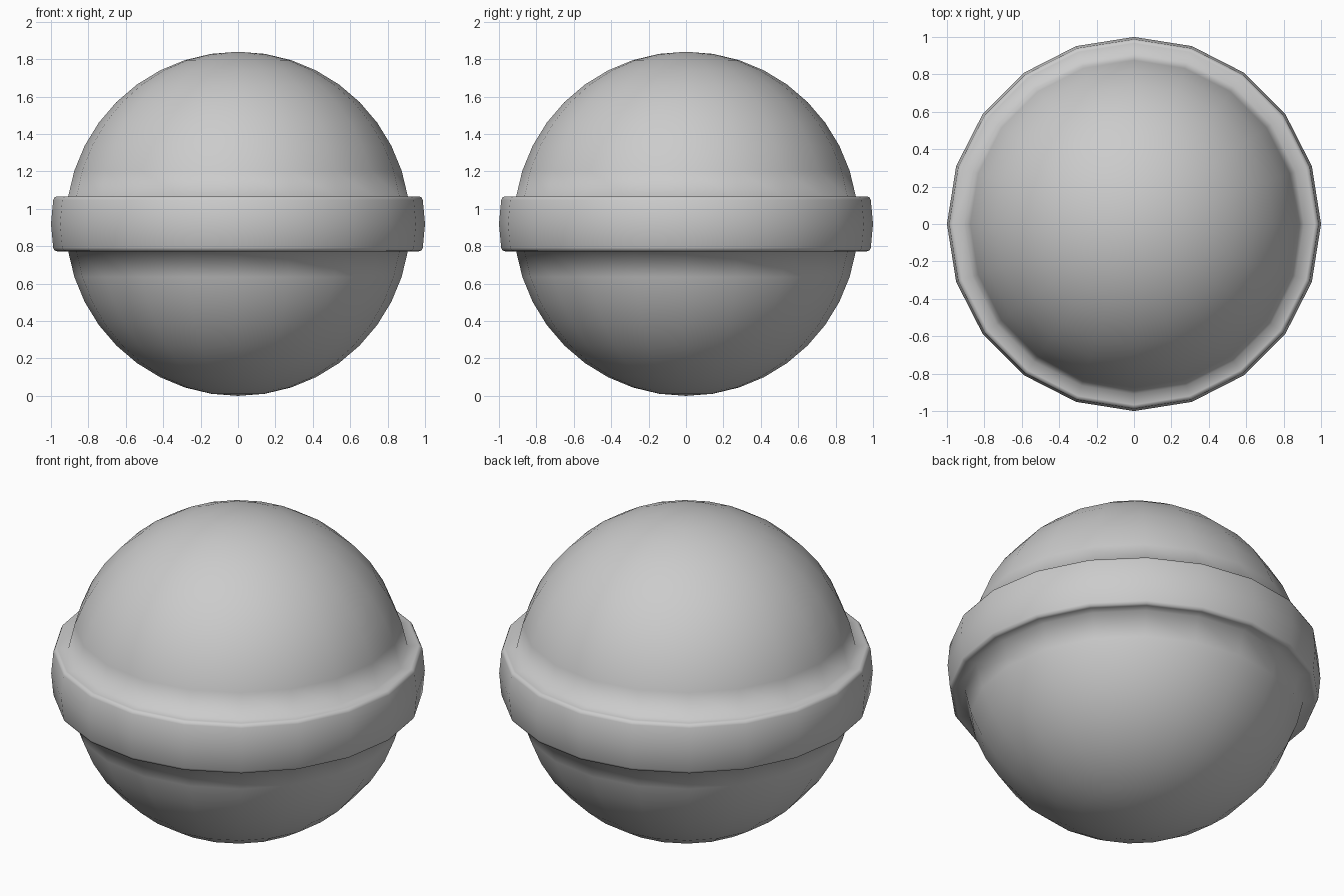
import bpy, bmesh
from math import sin, cos, pi, radians

if "Cube" in bpy.data.objects:
    bpy.data.objects.remove(bpy.data.objects["Cube"])

SIDES = 20      # facets around the vertical axis
R = 0.92        # ball radius, also the height of its centre

# Upper half profile (radius, height from centre): ball cap, then raised band
upper = [(R * sin(radians(a)), R * cos(radians(a))) for a in range(0, 82, 9)]
upper += [(0.967, 0.147), (0.981, 0.142), (0.988, 0.128)]
profile = upper + [(1.0, 0.0)] + [(r, -z) for r, z in reversed(upper)]

# Revolve the profile into one continuous smooth skin
bm = bmesh.new()
verts = [bm.verts.new((r, 0, R + z)) for r, z in profile]
edges = [bm.edges.new(pair) for pair in zip(verts, verts[1:])]
bmesh.ops.spin(bm, geom=verts + edges, cent=(0, 0, 0), axis=(0, 0, 1),
               angle=2 * pi, steps=SIDES, use_merge=False)
bmesh.ops.remove_doubles(bm, verts=bm.verts[:], dist=0.0005)
bmesh.ops.recalc_face_normals(bm, faces=bm.faces[:])
for face in bm.faces:
    face.smooth = True

mesh = bpy.data.meshes.new("banded_ball")
bm.to_mesh(mesh)
bm.free()
ball = bpy.data.objects.new("banded_ball", mesh)
bpy.context.collection.objects.link(ball)
